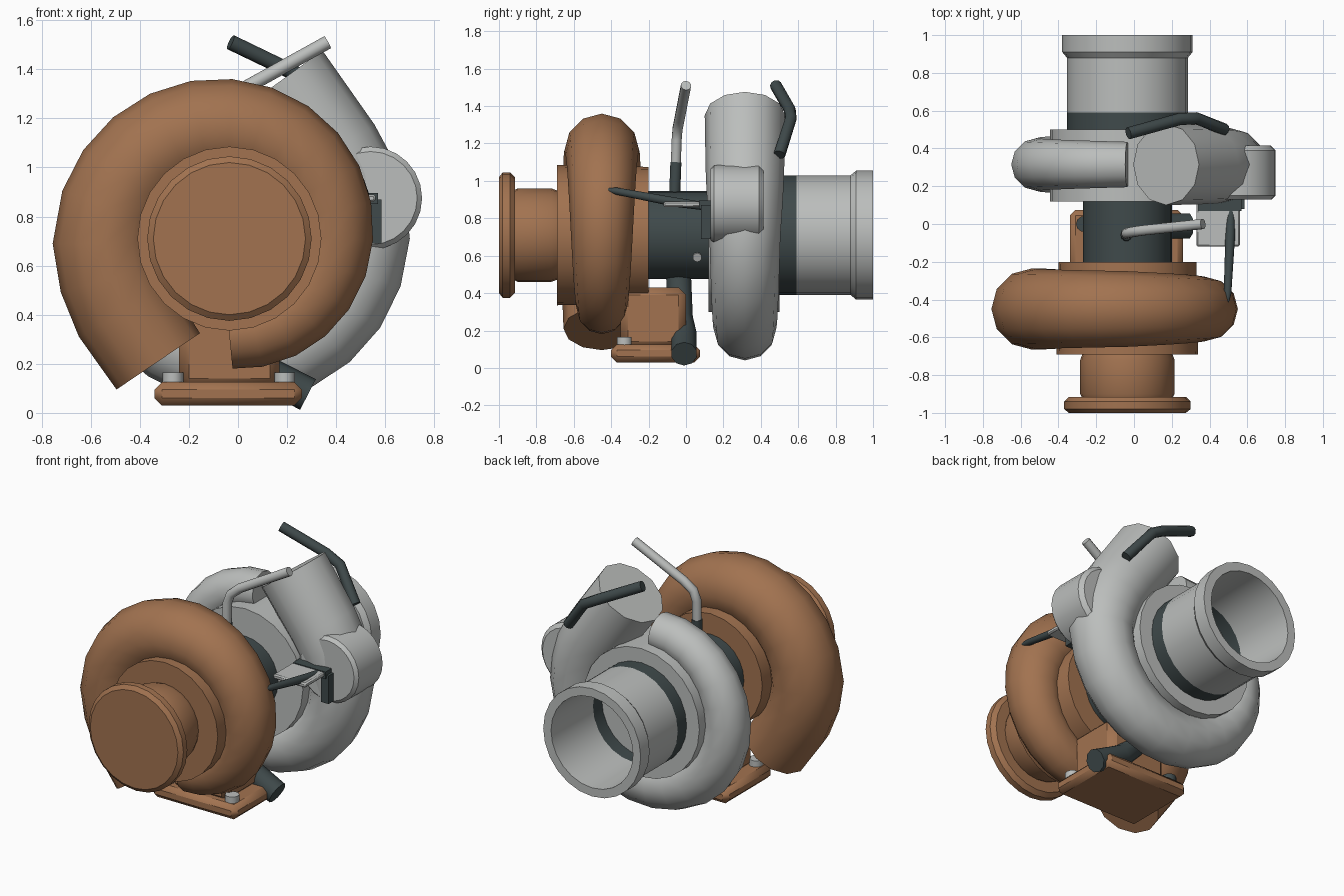
import bpy, bmesh, math
from mathutils import Vector

cube = bpy.data.objects.get("Cube")
if cube:
    bpy.data.objects.remove(cube, do_unlink=True)

CX, CZ = -0.035, 0.71  # shaft axis


def material(name, rgb):
    m = bpy.data.materials.new(name)
    m.use_nodes = True
    m.diffuse_color = (*rgb, 1)
    m.node_tree.nodes["Principled BSDF"].inputs["Base Color"].default_value = (*rgb, 1)
    return m


RUST = material("rust_brown", (0.36, 0.17, 0.08))
GREY = material("light_grey", (0.5, 0.515, 0.505))
DARK = material("dark_steel", (0.05, 0.068, 0.07))


def finish(name, bm, mat, bevel=0, angle=40):
    bmesh.ops.recalc_face_normals(bm, faces=bm.faces)
    mesh = bpy.data.meshes.new(name)
    bm.to_mesh(mesh)
    bm.free()
    mesh.materials.append(mat)
    ob = bpy.data.objects.new(name, mesh)
    bpy.context.collection.objects.link(ob)
    if bevel:
        mod = ob.modifiers.new("bevel", "BEVEL")
        mod.width, mod.segments = bevel, 1
    bpy.ops.object.select_all(action="DESELECT")
    bpy.context.view_layer.objects.active = ob
    ob.select_set(True)
    bpy.ops.object.shade_smooth_by_angle(angle=math.radians(angle))
    return ob


def bridge(bm, a, b):
    n = len(a)
    for i in range(n):
        bm.faces.new((a[i], a[(i + 1) % n], b[(i + 1) % n], b[i]))


def lathe(name, profile, mat, closed=False, sides=24, axis=(CX, CZ)):
    """Turn (y, radius) points about a front-to-back axis."""
    bm = bmesh.new()
    turns = [math.tau * i / sides for i in range(sides)]
    rings = [[bm.verts.new((axis[0] + r * math.cos(t), y, axis[1] + r * math.sin(t)))
              for t in turns] for y, r in profile]
    for a, b in zip(rings, rings[1:]):
        bridge(bm, a, b)
    if closed:
        bridge(bm, rings[-1], rings[0])
    else:
        bm.faces.new(rings[0])
        bm.faces.new(rings[-1])
    return finish(name, bm, mat, angle=30)


def sweep(name, points, radii, mat, sides=10, ref=(0, 1, 0)):
    """Capped round tube through points with a radius at each."""
    bm = bmesh.new()
    pts = [Vector(p) for p in points]
    rings = []
    for i, p in enumerate(pts):
        before, after = pts[max(i - 1, 0)], pts[min(i + 1, len(pts) - 1)]
        tan = (after - p).normalized() + (p - before).normalized()
        tan.normalize()
        u = tan.cross(Vector(ref)).normalized()
        v = tan.cross(u)
        rings.append([bm.verts.new(p + radii[i] * (u * math.cos(t) + v * math.sin(t)))
                      for t in (math.tau * k / sides for k in range(sides))])
    for a, b in zip(rings, rings[1:]):
        bridge(bm, a, b)
    bm.faces.new(rings[0])
    bm.faces.new(rings[-1])
    return finish(name, bm, mat)


def pipe(name, points, r, mat, ref=(0, 1, 0)):
    return sweep(name, points, [r] * len(points), mat, ref=ref)


def box(name, lo, hi, mat, bevel=0):
    bm = bmesh.new()
    bmesh.ops.create_cube(bm, size=1)
    for v in bm.verts:
        v.co = [lo[i] + (v.co[i] + 0.5) * (hi[i] - lo[i]) for i in range(3)]
    return finish(name, bm, mat, bevel, 30)


def volute(name, y, start, keys, tail, mat):
    """Growing scroll: keys are (outer, tube) radii per quarter turn, tail is (x, z, tube)."""
    path = []
    steps = 6
    for q, (a, b) in enumerate(zip(keys, keys[1:])):
        for s in range(steps):
            f = s / steps
            outer, tube = (m + (n - m) * f for m, n in zip(a, b))
            t = math.radians(start + 90 * (q + f))
            path.append((CX + (outer - tube) * math.cos(t), CZ + (outer - tube) * math.sin(t), tube))
    path += tail
    return sweep(name, [(x, y, z) for x, z, _ in path], [r for *_, r in path], mat, 12)


# Hot side: scroll, hub and outlet
volute("turbine_scroll", -0.45, -90,
       [(0.53, 0.13), (0.585, 0.165), (0.65, 0.2), (0.72, 0.215)],
       [(-0.54, 0.69, 0.215), (-0.515, 0.55, 0.215), (-0.46, 0.41, 0.213), (-0.325, 0.21, 0.205)], RUST)
lathe("turbine_hub", [(-0.69, 0.375), (-0.2, 0.365)], RUST)
lathe("turbine_outlet", [(-0.93, 0.235), (-0.9, 0.25), (-0.72, 0.25), (-0.68, 0.235)], RUST)
lathe("outlet_flange", [(-1, 0.31), (-0.98, 0.335), (-0.94, 0.335), (-0.915, 0.31)], RUST)

# Mounting foot with bolts
box("foot_flange", (-0.34, -0.4, 0.03), (0.26, 0.075, 0.125), RUST, 0.03)
box("foot_neck", (-0.24, -0.35, 0.1), (0.17, 0.0, 0.43), RUST, 0.04)
for x in (-0.265, 0.19):
    for y, mat in ((-0.33, GREY), (0.0, DARK)):
        pipe("foot_bolt", [(x, y, 0.11), (x, y, 0.165)], 0.042, mat)

# Bearing housing and drain
lathe("bearing_housing", [(-0.22, 0.235), (0.14, 0.235)], DARK)
pipe("oil_drain", [(CX, -0.04, 0.5), (0.0, -0.03, 0.26), (0.1, -0.01, 0.17), (0.285, -0.01, 0.075)], 0.07, DARK)
pipe("housing_plug", [(0.1, 0.06, 0.62), (0.18, 0.06, 0.59)], 0.025, GREY)

# Cold side: scroll, hub and open intake
volute("compressor_scroll", 0.315, 90,
       [(0.57, 0.12), (0.615, 0.14), (0.67, 0.165), (0.735, 0.19)],
       [(0.51, 0.71, 0.19), (0.49, 0.82, 0.198), (0.45, 0.94, 0.205), (0.38, 1.06, 0.21),
        (0.17, 1.35, 0.215)], GREY)
lathe("compressor_hub", [(0.12, 0.41), (0.5, 0.41)], GREY)
lathe("intake_pipe", [(0.59, 0.32), (0.88, 0.32), (0.91, 0.345), (1, 0.345),
                      (1, 0.29), (0.59, 0.28)], GREY, closed=True)
lathe("intake_band", [(0.49, 0.32), (0.59, 0.32), (0.59, 0.28), (0.49, 0.28)], DARK, closed=True)

# Actuator, bracket and push rod
lathe("actuator", [(0.13, 0.19), (0.15, 0.21), (0.39, 0.21), (0.415, 0.185)], GREY,
      axis=(0.54, 0.875))
box("actuator_bracket", (0.33, -0.12, 0.86), (0.56, 0.14, 0.89), GREY, 0.008)
box("bracket_root", (0.34, 0.07, 0.85), (0.57, 0.14, 0.895), DARK)
box("bracket_brace", (0.53, 0.08, 0.69), (0.585, 0.13, 0.87), DARK)
sweep("push_rod", [(0.515, 0.13, 0.86), (0.51, -0.05, 0.885), (0.495, -0.37, 0.945), (0.49, -0.43, 0.955)],
      [0.022, 0.026, 0.02, 0.008], DARK, ref=(0, 0, 1))

# Oil feed and boost lines
pipe("oil_feed", [(-0.04, -0.06, 0.92), (-0.04, -0.05, 1.22), (-0.02, -0.045, 1.28),
                  (0.04, -0.035, 1.33), (0.365, 0.0, 1.51)], 0.028, GREY)
pipe("feed_sleeve", [(-0.04, -0.061, 0.92), (-0.04, -0.054, 1.1)], 0.031, DARK)
pipe("boost_line", [(-0.03, 0.48, 1.51), (0.24, 0.555, 1.38), (0.33, 0.56, 1.33), (0.48, 0.5, 1.14)],
     0.032, DARK, ref=(0, 0, 1))
